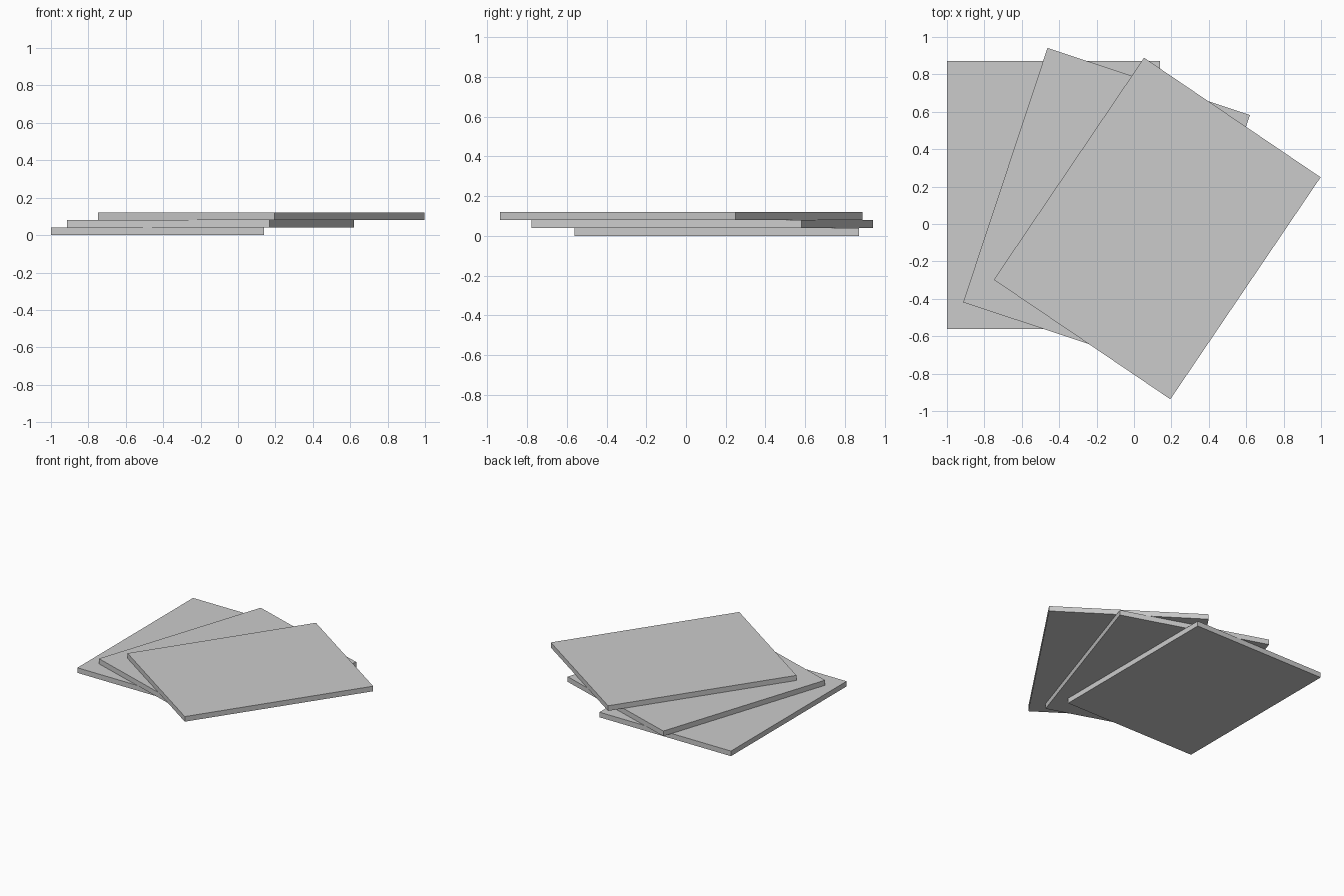
import bpy
import bmesh
from math import radians
from mathutils import Matrix

if "Cube" in bpy.data.objects:
    bpy.data.objects.remove(bpy.data.objects["Cube"])

WIDTH, DEPTH, THICK = 1.14, 1.433, 0.04


def slab(name, x, y, level, turn):
    """Flat rectangular slab stacked at the given level, turned clockwise."""
    mesh = bpy.data.meshes.new(name)
    bm = bmesh.new()
    bmesh.ops.create_cube(bm, size=1, matrix=Matrix.Diagonal((WIDTH, DEPTH, THICK, 1)))
    bm.to_mesh(mesh)
    bm.free()
    obj = bpy.data.objects.new(name, mesh)
    obj.location = (x, y, (level + 0.5) * THICK)
    obj.rotation_euler.z = radians(-turn)
    bpy.context.collection.objects.link(obj)
    return obj


# Three identical slabs fanned out on top of each other
slab("bottom_slab", -0.43, 0.155, 0, 0)
slab("middle_slab", -0.147, 0.082, 1, 18.35)
slab("top_slab", 0.124, -0.024, 2, 34.1)
